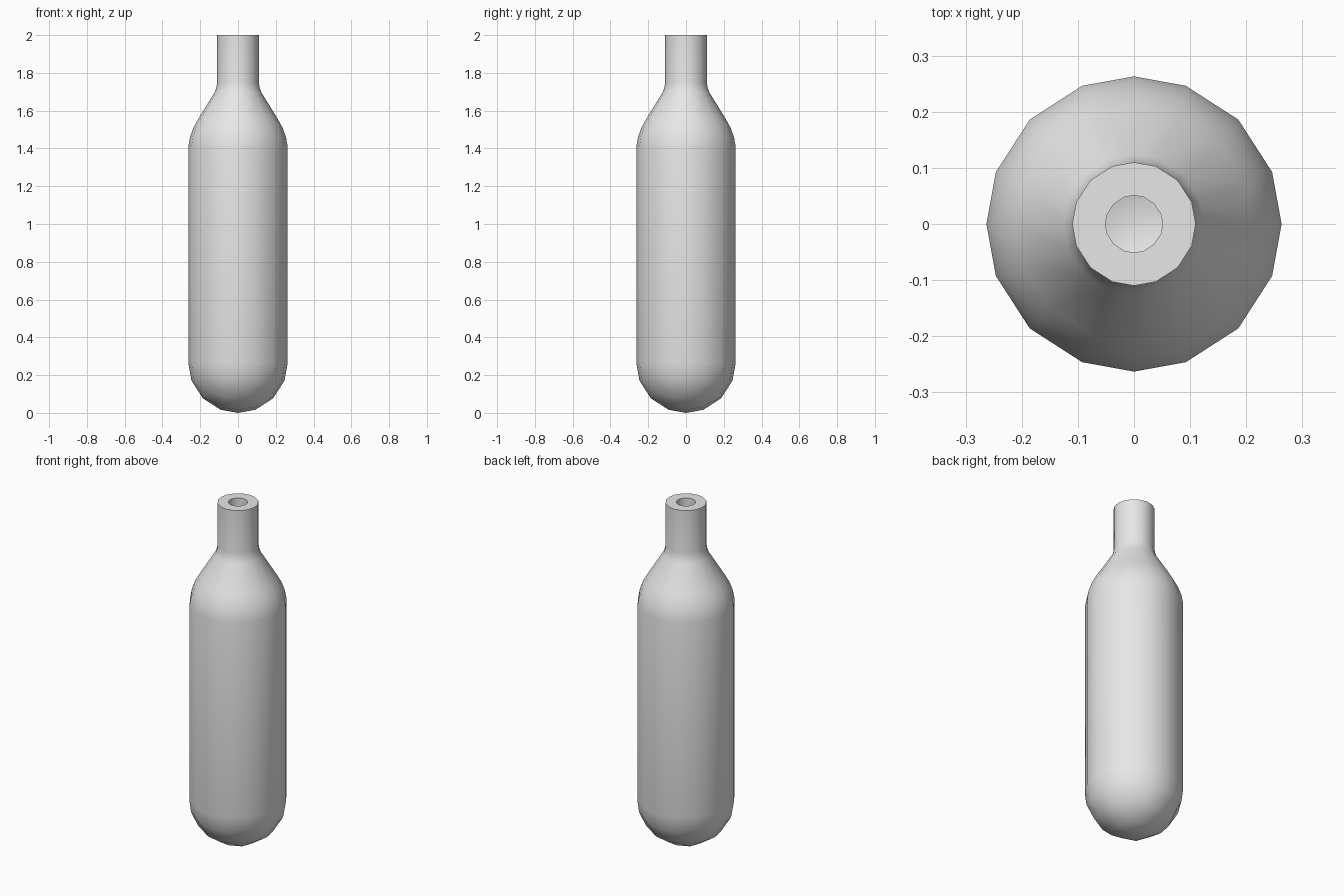
import bpy, bmesh, math

if "Cube" in bpy.data.objects:
    bpy.data.objects.remove(bpy.data.objects["Cube"])

R = 0.263      # body radius
WALL = 0.058   # glass thickness

steel = bpy.data.materials.new("light grey")
steel.diffuse_color = (0.8, 0.8, 0.8, 1)
steel.use_nodes = True
steel.node_tree.nodes["Principled BSDF"].inputs["Base Color"].default_value = steel.diffuse_color

bm = bmesh.new()

# Rounded base: lower half of a cube-sphere
bmesh.ops.create_cube(bm, size=2)
bmesh.ops.subdivide_edges(bm, edges=bm.edges[:], cuts=3, use_grid_fill=True)
for v in bm.verts:
    v.co = [math.copysign(0.376, c) if 0.4 < abs(c) < 0.6 else c for c in v.co]
    v.co = v.co.normalized() * R
bmesh.ops.delete(bm, geom=[v for v in bm.verts if v.co.z > 0.01], context='VERTS')
bmesh.ops.translate(bm, verts=bm.verts[:], vec=(0, 0, R))

# Body, shoulder and neck: the rim is extruded up through (radius, height) steps
profile = [(R, 1.41), (0.254, 1.46), (0.236, 1.51), (0.211, 1.555),
           (0.125, 1.695), (0.115, 1.72), (0.11, 1.75), (0.11, 2.0)]
rim = [e for e in bm.edges if e.is_boundary]
for radius, height in profile:
    geom = bmesh.ops.extrude_edge_only(bm, edges=rim)["geom"]
    rim = [g for g in geom if isinstance(g, bmesh.types.BMEdge)]
    for v in [g for g in geom if isinstance(g, bmesh.types.BMVert)]:
        flat = v.co.xy.normalized() * radius
        v.co = (flat.x, flat.y, height)
bmesh.ops.recalc_face_normals(bm, faces=bm.faces[:])
if sum(f.normal.dot(f.calc_center_median() - f.calc_center_median().project((0, 0, 1)))
       for f in bm.faces) < 0:
    bmesh.ops.reverse_faces(bm, faces=bm.faces[:])

mesh = bpy.data.meshes.new("bottle")
bm.to_mesh(mesh)
bm.free()
mesh.materials.append(steel)
bottle = bpy.data.objects.new("bottle", mesh)
bpy.context.collection.objects.link(bottle)
bpy.context.view_layer.objects.active = bottle
bottle.select_set(True)

# Hollow interior with an open mouth
shell = bottle.modifiers.new("wall", 'SOLIDIFY')
shell.thickness = WALL
shell.offset = -1
shell.use_even_offset = True
bpy.ops.object.modifier_apply(modifier=shell.name)
bpy.ops.object.shade_smooth_by_angle(angle=math.radians(35))
